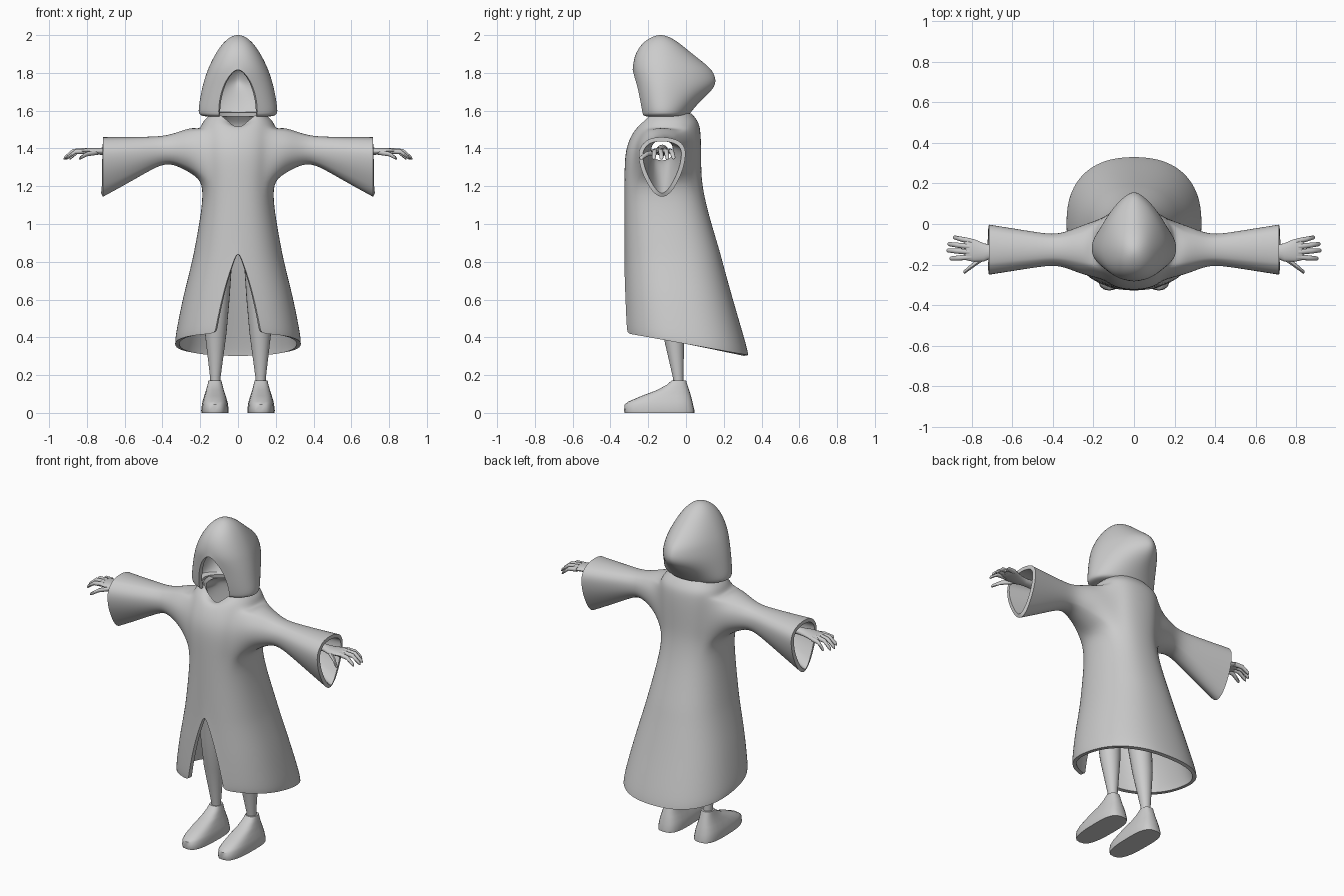
import bpy, bmesh
from math import sin, cos, asin, atan2, pi, copysign, radians

if "Cube" in bpy.data.objects:
    bpy.data.objects.remove(bpy.data.objects["Cube"])

def spow(v, e):
    return copysign(abs(v) ** e, v)

def ring(z, w, yf, yb, gap=0, cy=None, cx=0, n=24, e=.85, eb=None, tilt=0):
    """Horizontal superellipse starting and ending at the front, with an optional gap there."""
    cy = (yf + yb) / 2 if cy is None else cy
    t0 = asin((gap / w) ** (1 / e))
    pts = []
    for j in range(n + 1):
        t = -pi / 2 + t0 + (2 * pi - 2 * t0) * j / n
        c, s = cos(t), sin(t)
        ex = e if s < 0 or eb is None else eb
        y = cy + (cy - yf if s < 0 else yb - cy) * spow(s, ex)
        pts.append((cx + w * spow(c, ex), y, z + tilt * y))
    return pts

def loft(bm, rings, skip=lambda i, j: False):
    rows = [[bm.verts.new(p) for p in r] for r in rings]
    for i in range(len(rows) - 1):
        a, b = rows[i], rows[i + 1]
        for j in range(len(a) - 1):
            if not skip(i, j):
                bm.faces.new((a[j], a[j + 1], b[j + 1], b[j]))
    return rows

def finish(bm, name, subsurf=0, thick=0, cap=False, angle=40):
    bmesh.ops.remove_doubles(bm, verts=bm.verts, dist=1e-4)
    if cap:
        bmesh.ops.holes_fill(bm, edges=[e for e in bm.edges if e.is_boundary], sides=0)
        bmesh.ops.recalc_face_normals(bm, faces=bm.faces)
    me = bpy.data.meshes.new(name)
    bm.to_mesh(me)
    bm.free()
    ob = bpy.data.objects.new(name, me)
    bpy.context.collection.objects.link(ob)
    if subsurf:
        ob.modifiers.new("smooth", 'SUBSURF').levels = subsurf
    if thick:
        m = ob.modifiers.new("cloth", 'SOLIDIFY')
        m.thickness, m.offset = thick, -1
    bpy.ops.object.select_all(action='DESELECT')
    ob.select_set(True)
    bpy.context.view_layer.objects.active = ob
    if ob.modifiers:
        bpy.ops.object.convert(target='MESH')
    bpy.ops.object.shade_smooth_by_angle(angle=radians(angle))
    return ob

def tube(bm, pts, n=12):
    """Tube along x; each point is (x, y, z, half_y, half_z)."""
    loft(bm, [[(x, y + hy * cos(2 * pi * k / n), z + hz * sin(2 * pi * k / n))
               for k in range(n + 1)] for x, y, z, hy, hz in pts])

# Robe: body with front slit, slanted hem and armholes
bm = bmesh.new()
rings = [ring(z, w, f, b, g, tilt=t) for z, w, f, b, g, t in [
    (.365, .335, -.322, .332, .12, -.18),
    (.40, .335, -.326, .325, .118, -.16),
    (.58, .30, -.327, .262, .085, -.08),
    (.70, .27, -.327, .225, .055, -.04),
    (.80, .246, -.327, .195, .025, 0),
    (.86, .233, -.327, .18, 0, 0),
    (1.08, .192, -.327, .112, 0, 0),
    (1.22, .185, -.327, .085, 0, 0),
    (1.31, .20, -.327, .082, 0, 0),
    (1.41, .205, -.32, .082, 0, 0),
    (1.50, .20, -.275, .078, 0, 0),
    (1.545, .19, -.245, .066, 0, 0),
    (1.585, .14, -.215, .03, 0, 0)]]
for r, k in ((rings[-2], .03), (rings[-1], .085)):      # V neckline
    r[:] = [(x, y, z - (k * max(0, 1 - abs(x) / .1) if y < -.1 else 0)) for x, y, z in r]
LO, HI = 7, 10
rows = loft(bm, rings, lambda i, j: LO <= i < HI and (3 <= j < 9 or 15 <= j < 21))

# Robe: flared sleeves grown out of the armholes
for side, j0 in ((1, 3), (-1, 15)):
    j1 = j0 + 6
    loop = [rows[LO][j] for j in range(j0, j1)] + [rows[i][j1] for i in range(LO, HI)] \
        + [rows[HI][j] for j in range(j1, j0, -1)] + [rows[i][j0] for i in range(HI, LO, -1)]
    angs = [atan2((v.co.z - 1.36) / .14, (v.co.y + .12) / .15) for v in loop]
    for x, zc, up, down, hy, pinch in [
            (.24, 1.39, .125, .13, .135, 0), (.30, 1.395, .10, .10, .11, 0),
            (.38, 1.395, .072, .068, .078, 0), (.48, 1.385, .078, .112, .095, .15),
            (.60, 1.37, .092, .168, .118, .3), (.715, 1.36, .102, .222, .14, .4)]:
        new = []
        for a in angs:
            c, s = cos(a), sin(a)
            y = -.127 + hy * c * (1 - pinch * max(0, -s))
            new.append(bm.verts.new((side * x, y, zc + s * (up if s > 0 else down))))
        for k in range(len(loop)):
            m = (k + 1) % len(loop)
            bm.faces.new((loop[k], loop[m], new[m], new[k]))
        loop = new
finish(bm, "robe", 2, .022)

# Hood: hollow shell with arched opening and pointed back
bm = bmesh.new()
loft(bm, [ring(z, w, f, b, g, cy=c, e=.92, eb=eb) for z, w, f, b, g, c, eb in [
    (1.568, .15, -.215, -.01, .095, -.12, 1),
    (1.572, .20, -.24, .015, .10, -.12, 1),
    (1.59, .213, -.243, .025, .103, -.12, 1),
    (1.65, .205, -.255, .075, .10, -.12, 1.1),
    (1.73, .19, -.268, .168, .08, -.12, 1.3),
    (1.79, .172, -.281, .155, .045, -.12, 1.3),
    (1.83, .157, -.285, .13, 0, -.125, 1.25),
    (1.90, .122, -.272, .035, 0, -.13, 1.1),
    (1.96, .08, -.232, -.035, 0, -.135, 1),
    (1.992, .04, -.18, -.09, 0, -.135, 1),
    (2.003, 1e-6, -.135, -.135, 0, -.135, 1)]])
finish(bm, "hood", 2, .022)

for side, label in ((1, "left"), (-1, "right")):
    # Legs
    bm = bmesh.new()
    loft(bm, [ring(z, r, y - r, y + r, cx=side * x, e=1) for z, x, y, r in [
        (.15, .12, -.04, .027), (.19, .12, -.042, .028), (.42, .118, -.066, .057),
        (.60, .113, -.085, .068), (.90, .10, -.11, .075)]])
    finish(bm, label + "_leg", cap=True)

    # Shoes
    bm = bmesh.new()
    loft(bm, [ring(z, w, f, b, cx=side * .122, cy=-.1, e=.7) for z, w, f, b in [
        (0, .071, -.325, .045), (.012, .073, -.328, .045), (.045, .069, -.325, .037),
        (.06, .066, -.305, .034), (.09, .057, -.235, .026)]]
        + [ring(z, w, f, b, cx=side * .122, e=.8) for z, w, f, b in [
            (.12, .047, -.155, .017), (.15, .039, -.10, .007), (.172, .034, -.075, 0)]])
    finish(bm, label + "_shoe", cap=True)

    # Forearm and palm
    bm = bmesh.new()
    tube(bm, [(side * x, y, z, hy, hz) for x, y, z, hy, hz in [
        (.42, -.125, 1.39, .03, .03), (.69, -.135, 1.385, .028, .02),
        (.74, -.14, 1.385, .045, .018), (.79, -.13, 1.387, .056, .016),
        (.825, -.125, 1.387, .054, .013), (.838, -.125, 1.385, .045, .006)]], 20)
    finish(bm, label + "_hand", cap=True)

    # Curled fingers and thumb: base point, middle and tip
    bm = bmesh.new()
    for pts in [
            [(.80, -.085, 1.386), (.85, -.075, 1.382), (.885, -.066, 1.352)],
            [(.81, -.112, 1.39), (.872, -.104, 1.385), (.912, -.099, 1.35)],
            [(.81, -.138, 1.39), (.875, -.133, 1.385), (.918, -.13, 1.35)],
            [(.80, -.162, 1.386), (.862, -.167, 1.382), (.902, -.17, 1.352)],
            [(.74, -.165, 1.38), (.80, -.208, 1.37), (.835, -.236, 1.35)]]:
        a, b, c = pts
        tip = (c[0] + .006, c[1], c[2] - .006)
        tube(bm, [(side * p[0], p[1], p[2], r, r) for p, r in
                  ((a, .014), (b, .0125), (c, .01), (tip, .004))], 10)
    finish(bm, label + "_fingers", cap=True)
